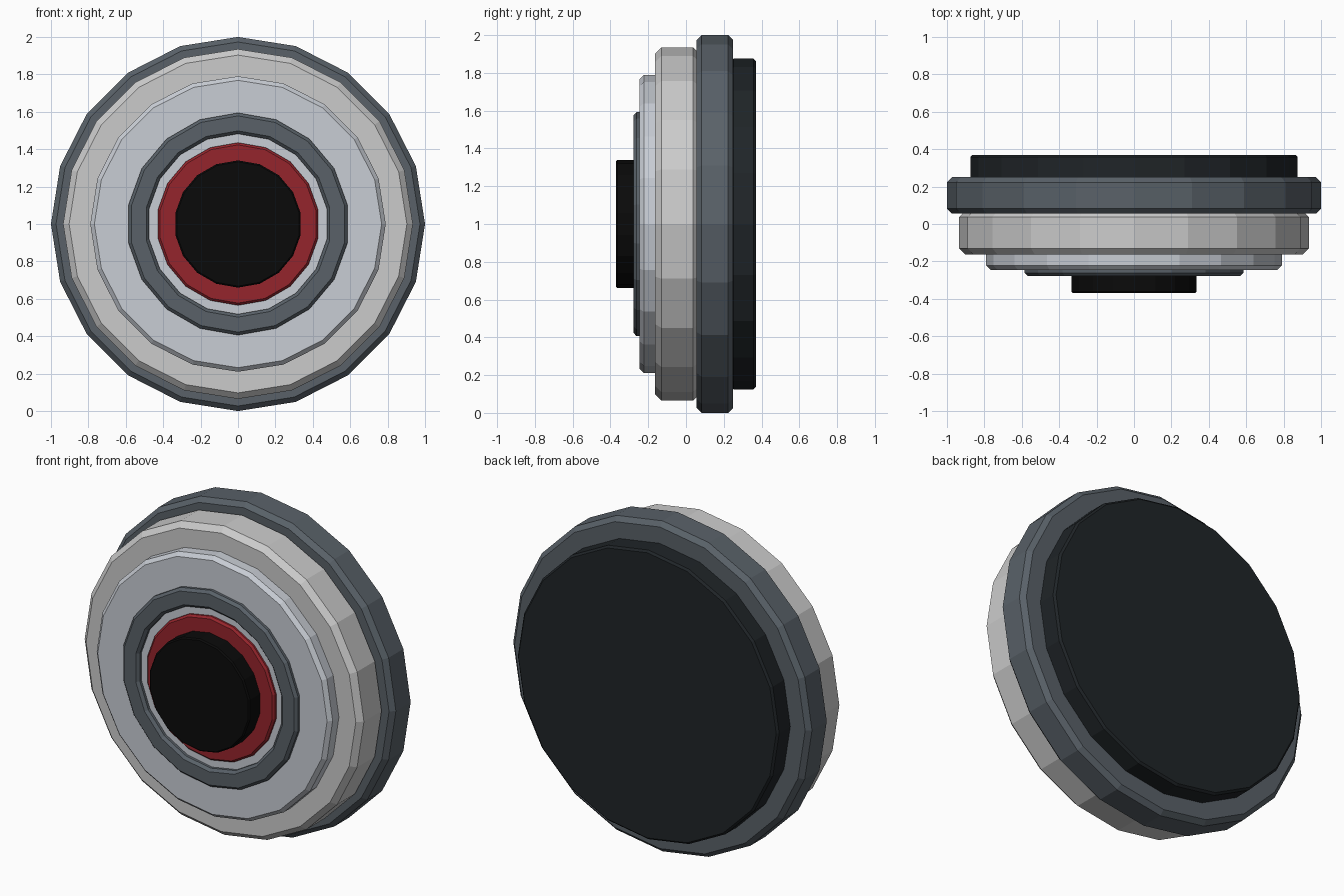
import bpy, bmesh
from math import sin, cos, tau

if "Cube" in bpy.data.objects:
    bpy.data.objects.remove(bpy.data.objects["Cube"])

CENTRE_Z = 1.0


def material(name, rgb):
    m = bpy.data.materials.new(name)
    m.diffuse_color = (*rgb, 1)
    m.use_nodes = True
    m.node_tree.nodes["Principled BSDF"].inputs["Base Color"].default_value = m.diffuse_color
    return m


def lathe(name, profile, sides, mat, closed=False):
    """Spin (radius, y) points about the y axis; closed makes a ring, else both ends are capped."""
    bm = bmesh.new()
    loops = []
    for r, y in profile:
        loops.append([bm.verts.new((r * sin(tau * i / sides), y, CENTRE_Z + r * cos(tau * i / sides)))
                      for i in range(sides)])
    pairs = list(zip(loops, loops[1:]))
    if closed:
        pairs.append((loops[-1], loops[0]))
    else:
        bm.faces.new(loops[0])
        bm.faces.new(loops[-1])
    for a, b in pairs:
        for i in range(sides):
            j = (i + 1) % sides
            bm.faces.new((a[i], a[j], b[j], b[i]))
    bmesh.ops.recalc_face_normals(bm, faces=bm.faces)
    mesh = bpy.data.meshes.new(name)
    bm.to_mesh(mesh)
    bm.free()
    mesh.materials.append(mat)
    ob = bpy.data.objects.new(name, mesh)
    bpy.context.collection.objects.link(ob)
    return ob


def disc(name, r, front, back, bevel, sides, mat):
    lathe(name, [(r - bevel, front), (r, front + bevel), (r, back - bevel), (r - bevel, back)], sides, mat)


def ring(name, r_out, r_in, front, back, bevel, sides, mat):
    lathe(name, [(r_in, back), (r_in, front + bevel), (r_in + bevel, front),
                 (r_out - bevel, front), (r_out, front + bevel), (r_out, back)], sides, mat, closed=True)


slate = material("slate", (0.10, 0.12, 0.14))
charcoal = material("charcoal", (0.014, 0.018, 0.021))
black = material("black", (0.003, 0.003, 0.003))
pale = material("pale_grey", (0.72, 0.72, 0.73))
silver = material("silver", (0.58, 0.61, 0.66))
red = material("red", (0.30, 0.018, 0.025))

# Stacked body, back to front
disc("back_plate", 0.875, 0.24, 0.37, 0.012, 20, charcoal)
disc("outer_rim", 1.0, 0.055, 0.25, 0.027, 20, slate)
disc("main_body", 0.935, -0.163, 0.07, 0.032, 20, pale)
disc("front_plate", 0.79, -0.245, -0.12, 0.022, 20, silver)

# Raised rings and centre button
ring("dark_ring", 0.594, 0.482, -0.277, -0.235, 0.016, 18, slate)
ring("red_ring", 0.435, 0.32, -0.268, -0.235, 0.012, 18, red)
disc("centre_button", 0.34, -0.37, -0.235, 0.008, 18, black)
